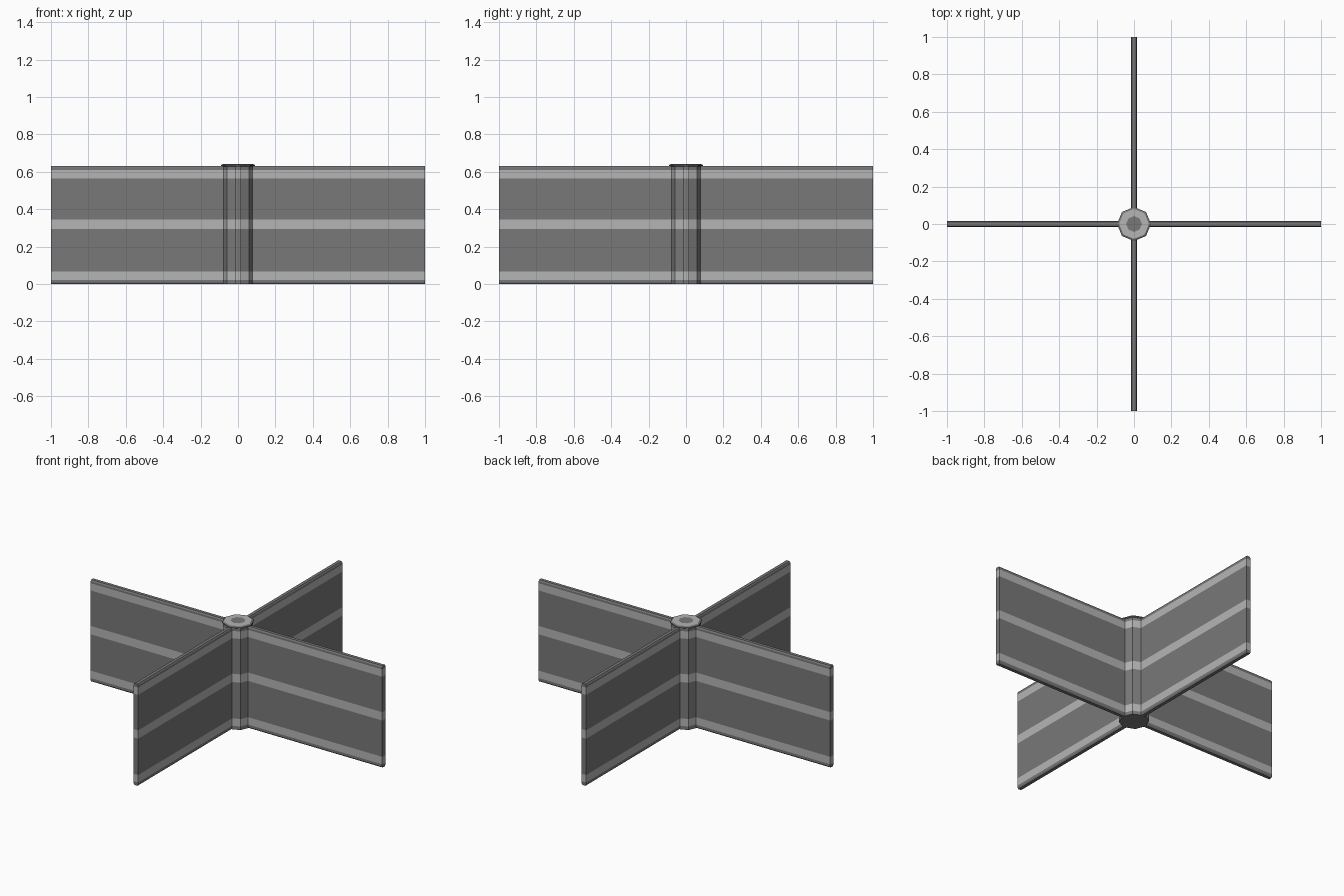
import bpy, bmesh, math

if "Cube" in bpy.data.objects:
    bpy.data.objects.remove(bpy.data.objects["Cube"])


def material(name, v):
    m = bpy.data.materials.new(name)
    m.diffuse_color = (v, v, v, 1)
    m.use_nodes = True
    m.node_tree.nodes["Principled BSDF"].inputs["Base Color"].default_value = m.diffuse_color
    return m


DARK = material("dark_grey", 0.19)
LIGHT = material("light_grey", 0.46)

# Heights where the horizontal stripes start and stop
LEVELS = [0.0, 0.022, 0.068, 0.293, 0.345, 0.565, 0.61, 0.63]
STRIPES = [(0.022, 0.068), (0.293, 0.345), (0.565, 0.61)]


def loft(name, rings, is_light):
    """Skin closed rings of points; is_light(i) picks the band's material."""
    bm = bmesh.new()
    loops = [[bm.verts.new(p) for p in r] for r in rings]
    for i, (a, b) in enumerate(zip(loops, loops[1:])):
        for k in range(len(a)):
            n = (k + 1) % len(a)
            f = bm.faces.new((a[k], a[n], b[n], b[k]))
            f.material_index = int(is_light(i))
    bm.faces.new(loops[0][::-1])
    bm.faces.new(loops[-1])
    bmesh.ops.recalc_face_normals(bm, faces=bm.faces)
    mesh = bpy.data.meshes.new(name)
    bm.to_mesh(mesh)
    bm.free()
    mesh.materials.append(DARK)
    mesh.materials.append(LIGHT)
    ob = bpy.data.objects.new(name, mesh)
    bpy.context.collection.objects.link(ob)
    return ob


def striped(z0, z1):
    mid = (z0 + z1) / 2
    return any(a < mid < b for a, b in STRIPES)


# Four wall panels with slightly chamfered top and bottom edges
panel_profile = [(0.010, 0.0), (0.015, 0.008)]
panel_profile += [(0.015, z) for z in LEVELS[1:-1]]
panel_profile += [(0.015, 0.622), (0.010, 0.63)]
panel_rings = [[(0.07, -w, z), (1, -w, z), (1, w, z), (0.07, w, z)]
               for w, z in panel_profile]
for n, side in enumerate(("right", "back", "left", "front")):
    panel = loft(side + "_panel", panel_rings,
                 lambda i: striped(panel_profile[i][1], panel_profile[i + 1][1]))
    panel.rotation_euler.z = n * math.pi / 2


def octagon(r, z):
    return [(r * math.cos(k * math.pi / 4), r * math.sin(k * math.pi / 4), z)
            for k in range(8)]


# Eight-sided centre post
loft("centre_post", [octagon(0.085, z) for z in LEVELS],
     lambda i: striped(LEVELS[i], LEVELS[i + 1]))

# Cap with a light top ring around a dark centre
cap_profile = [(0.085, 0.628), (0.091, 0.632), (0.091, 0.637),
               (0.08, 0.642), (0.042, 0.642)]
loft("post_cap", [octagon(r, z) for r, z in cap_profile], lambda i: i == 3)
